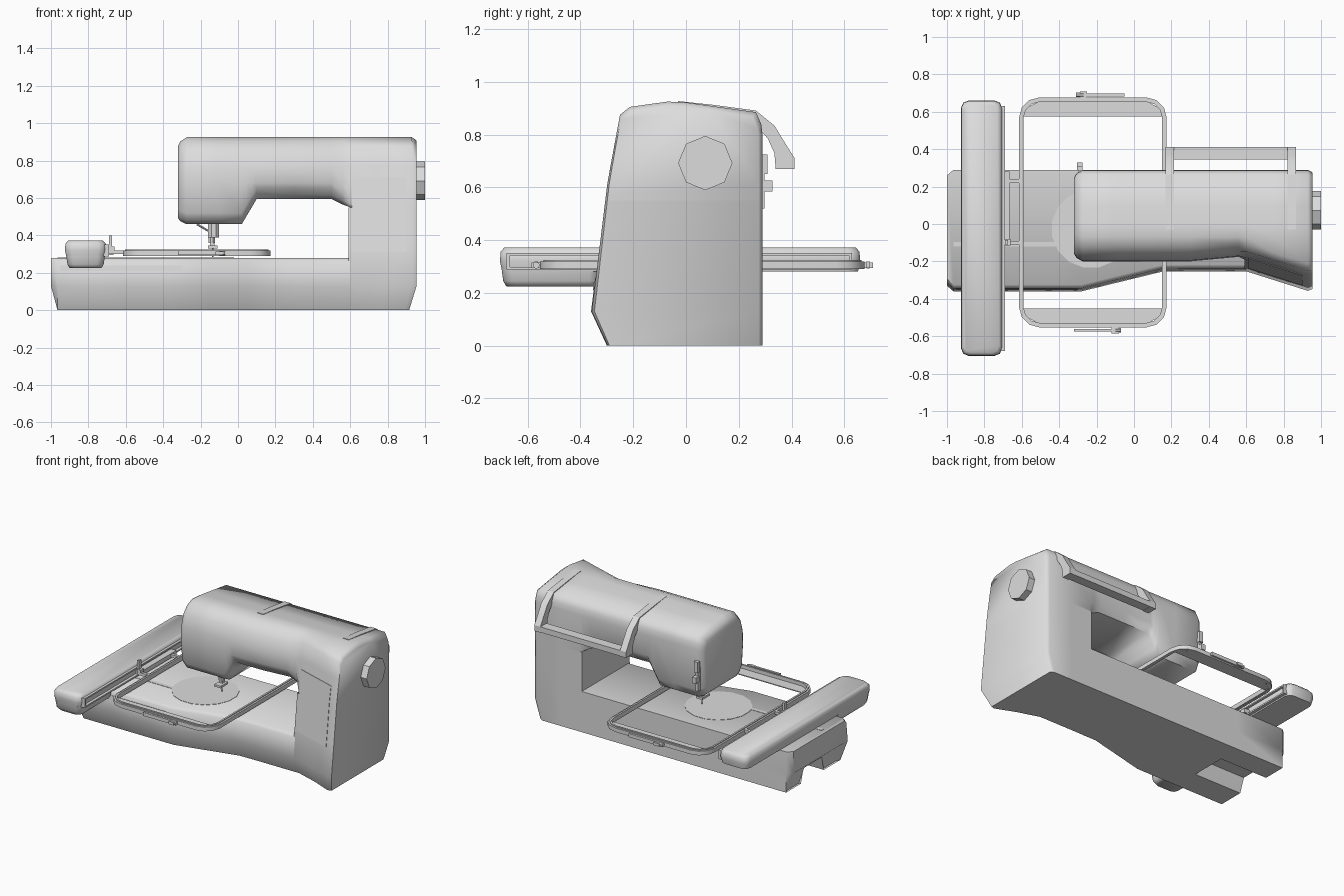
import bpy, bmesh, math
from mathutils import Vector

cube = bpy.data.objects.get("Cube")
if cube:
    bpy.data.objects.remove(cube, do_unlink=True)

grey = bpy.data.materials.new("light_grey")
grey.use_nodes = True
grey.diffuse_color = (0.72, 0.72, 0.72, 1)
grey.node_tree.nodes["Principled BSDF"].inputs["Base Color"].default_value = (0.72, 0.72, 0.72, 1)


def finish(name, bm, smooth=None):
    bmesh.ops.recalc_face_normals(bm, faces=bm.faces)
    mesh = bpy.data.meshes.new(name)
    bm.to_mesh(mesh)
    bm.free()
    mesh.materials.append(grey)
    obj = bpy.data.objects.new(name, mesh)
    bpy.context.collection.objects.link(obj)
    if smooth:
        bpy.ops.object.select_all(action="DESELECT")
        obj.select_set(True)
        bpy.context.view_layer.objects.active = obj
        bpy.ops.object.shade_smooth_by_angle(angle=math.radians(smooth))


def loft(name, sections, smooth=None, closed=False):
    """Skin a list of equal-length loops; closed joins last to first."""
    bm = bmesh.new()
    loops = [[bm.verts.new(p) for p in s] for s in sections]
    n = len(loops[0])
    pairs = list(zip(loops, loops[1:]))
    if closed:
        pairs.append((loops[-1], loops[0]))
    for a, b in pairs:
        for i in range(n):
            j = (i + 1) % n
            bm.faces.new((a[i], a[j], b[j], b[i]))
    if not closed:
        bm.faces.new(loops[0])
        bm.faces.new(loops[-1])
    finish(name, bm, smooth)


def box(name, x0, x1, y0, y1, z0, z1):
    ring = [(x0, y0), (x1, y0), (x1, y1), (x0, y1)]
    loft(name, [[(x, y, z) for x, y in ring] for z in (z0, z1)])


def rod(name, a, b, r, sides=8, offset=0.5):
    a, b = Vector(a), Vector(b)
    q = (b - a).to_track_quat("Z", "Y")
    turn = [(i + offset) * math.tau / sides for i in range(sides)]
    ring = [q @ Vector((r * math.cos(t), r * math.sin(t), 0)) for t in turn]
    loft(name, [[c + p for p in ring] for c in (a, b)], 40)


def rounded(x0, x1, y0, y1, r, n, z):
    pts = []
    for k, (cx, cy) in enumerate([(x1 - r, y1 - r), (x0 + r, y1 - r), (x0 + r, y0 + r), (x1 - r, y0 + r)]):
        for i in range(n + 1):
            t = (k + i / n) * math.pi / 2
            pts.append((cx + r * math.cos(t), cy + r * math.sin(t), z))
    return pts


def lerp(t, table):
    for (a, u), (b, v) in zip(table, table[1:]):
        if t <= b:
            return u + (v - u) * max(0, (t - a) / (b - a))
    return table[-1][1]


# Front surface of the body: plan outline plus vertical bulge
PLAN = [(-1, -0.36), (-0.28, -0.36), (0.15, -0.255), (0.59, -0.25), (0.96, -0.367)]
BULGE = [(0, 0.06), (0.13, 0), (0.62, 0.06), (0.89, 0.11)]


def front(x, z):
    return lerp(x, PLAN) + lerp(z, BULGE)


# Base bed, with a recess under its left end
def base_section(x, recess=0.0, end=0):
    foot = x + 0.05 * end
    inset = 0.03 * end
    back = 0.29 - inset

    def f(z):
        return (foot if z == 0 else x, front(x, z) + inset, z)

    low = foot if recess == 0 else x + 0.03 * end
    return [(foot, back, 0), (x, back, 0.13), (x, back, 0.28), (x, f(0.26)[1] + 0.02, 0.28), f(0.26), f(0.13), f(0),
            (foot, -0.12, 0), (low, -0.09, recess), (low, 0.1, recess), (foot, 0.13, 0)]


loft("base_bed", [base_section(-1, 0.1, 1), base_section(-0.965, 0.1), base_section(-0.602, 0.1)] +
     [base_section(x) for x in (-0.6, -0.4, -0.28, -0.15, 0.05, 0.15, 0.3, 0.6)], 50)


# Column below the arm
def column_section(x, end=0):
    pts = [(0.29, 0), (0.29, 0.13), (0.29, 0.55)] + [(front(x, z), z) for z in (0.55, 0.35, 0.13, 0)]
    return [(x - (0.04 if z == 0 and x > 0.9 else 0), y * (1 - 0.05 * end), z) for y, z in pts]


loft("column", [column_section(0.59), column_section(0.75), column_section(0.93), column_section(0.955, 1)], 60)

# Upper arm, needle head and column top in one skin
BELLY = [(-0.33, 0.46), (0.02, 0.46), (0.1, 0.595), (0.5, 0.595), (0.59, 0.55)]
CROWN = [(0.29, 0.8), (0.285, 0.84), (0.265, 0.885), (0.1, 0.908), (0, 0.922), (-0.07, 0.925)]


def arm_section(x, k=1):
    b = lerp(x, BELLY)
    s = lerp(x, [(0.3, 0), (0.62, 0.03)])
    pts = [(0.25, b), (0.28, b + 0.06)] + CROWN
    pts += [(y + s, z) for y, z in ((-0.125, 0.903), (-0.17, 0.855), (-0.195, 0.77), (-0.2, 0.68),
                                    (-0.185, b + 0.06), (-0.16, b + 0.02), (-0.12, b))]
    return [(x, 0.04 + (y - 0.04) * k, 0.65 + (z - 0.65) * k) for y, z in pts]


def top_section(x, end=0):
    pts = [(0.29, 0.55), (0.29, 0.61)] + CROWN + [(front(x, 0.89) + 0.035, 0.905)]
    pts += [(front(x, z), z) for z in (0.875, 0.77, 0.68, 0.61, 0.57, 0.55)]
    return [(x, y * (1 - 0.05 * end), z - 0.018 * end * (z > 0.8)) for y, z in pts]


loft("upper_arm", [arm_section(-0.322, 0.82), arm_section(-0.308, 0.92)] +
     [arm_section(x) for x in (-0.275, -0.1, 0.02, 0.045, 0.075, 0.1, 0.3, 0.5, 0.56)] +
     [top_section(x) for x in (0.6, 0.75, 0.93)] + [top_section(0.955, 1)], 60)

# Handwheel
rod("handwheel", (0.94, 0.073, 0.692), (1.0, 0.073, 0.692), 0.103, 8, 0)

# Control panel on the column front
rows = [0.31, 0.5, 0.62, 0.71]
outline = [(0.61, z) for z in rows] + [(0.9, z) for z in reversed(rows)]
loft("control_panel", [[(x, front(x, z) + d, z) for x, z in outline] for d in (-0.003, 0.004)])

# Carrying handle
profile = [(-0.03, 0.927), (0.1, 0.913), (0.265, 0.891), (0.336, 0.833), (0.373, 0.772), (0.412, 0.71), (0.412, 0.67),
           (0.34, 0.67), (0.335, 0.73), (0.31, 0.785), (0.27, 0.83), (0.1, 0.89), (-0.03, 0.9)]
for side, x in (("right", 0.168), ("left", 0.82)):
    loft("handle_strap_" + side, [[(x + w, y, z) for y, z in profile] for w in (0, 0.046)], 30)
box("handle_grip", 0.2, 0.83, 0.345, 0.411, 0.671, 0.709)

# Presser foot and needle
rod("presser_bar", (-0.13, 0.02, 0.39), (-0.13, 0.02, 0.48), 0.032)
rod("needle_clamp", (-0.14, 0.02, 0.36), (-0.14, 0.02, 0.4), 0.018)
rod("needle", (-0.135, 0.02, 0.285), (-0.135, 0.02, 0.37), 0.004)
box("presser_foot", -0.16, -0.11, -0.03, 0.05, 0.33, 0.345)
box("foot_shank", -0.15, -0.125, 0.01, 0.035, 0.34, 0.38)
rod("thread_guide", (-0.22, 0.02, 0.46), (-0.16, 0.02, 0.425), 0.006)

# Foot lever behind the head
box("lever_stem", -0.3, -0.28, 0.27, 0.298, 0.52, 0.68)
box("lever_top", -0.305, -0.275, 0.285, 0.308, 0.65, 0.725)
box("lever_knob", -0.305, -0.275, 0.29, 0.328, 0.585, 0.625)

# Needle plate and bed trim
rod("needle_plate", (-0.23, -0.025, 0.275), (-0.23, -0.025, 0.282), 0.212, 16)
box("bed_seam", -0.965, -0.4, -0.12, -0.095, 0.275, 0.282)
loft("front_slot_trim", [[(x, front(x, z) + d, z) for x, z in ((-0.95, 0.21), (-0.3, 0.21), (-0.3, 0.24), (-0.95, 0.24))]
                         for d in (-0.003, 0.004)])


# Embroidery unit
def unit_loop(inset, z):
    return rounded(-0.925 + inset, -0.705 - inset, -0.705 + inset, 0.66 - inset, 0.04, 2, z)


loft("embroidery_unit", [unit_loop(0.008, 0.28), unit_loop(0, 0.32), unit_loop(0.002, 0.355), unit_loop(0.016, 0.372)], 60)
loft("embroidery_unit_foot", [rounded(-0.922 + i, -0.708 - i, -0.703 + i, -0.33, 0.035, 2, z)
                              for i, z in ((0.022, 0.225), (0.01, 0.245), (0.004, 0.29))], 60)
for label, y0, y1, z0, z1 in (("top", -0.68, 0.63, 0.342, 0.352), ("bottom", -0.68, 0.63, 0.288, 0.298),
                              ("front", -0.68, -0.668, 0.29, 0.35), ("back", 0.618, 0.63, 0.29, 0.35)):
    box("slot_rim_" + label, -0.72, -0.69, y0, y1, z0, z1)

# Carriage joining the unit to the hoop
box("carriage", -0.71, -0.665, -0.1, 0.28, 0.295, 0.325)
for label, y in (("front", -0.11), ("back", 0.22)):
    box("hoop_arm_" + label, -0.675, -0.605, y, y + 0.02, 0.3, 0.32)
box("carriage_post", -0.69, -0.675, -0.11, -0.085, 0.3, 0.4)
box("carriage_latch", -0.69, -0.66, -0.115, -0.08, 0.32, 0.34)


# Embroidery hoop
def hoop(name, grow, wall, z0, z1):
    def loop(g, z):
        return rounded(-0.615 - g, 0.175 + g, -0.553 - g, 0.677 + g, 0.11 + g, 3, z)
    loft(name, [loop(grow, z0), loop(grow, z1), loop(grow - wall, z1), loop(grow - wall, z0)], 40, closed=True)


hoop("hoop_outer", 0, 0.014, 0.29, 0.318)
hoop("hoop_inner", -0.012, 0.012, 0.292, 0.324)
for label, y, d in (("front", -0.452, -1), ("back", 0.575, 1)):
    ledge = [(-0.594, y), (0.154, y), (0.135, y + 0.045 * d), (0.07, y + 0.08 * d), (-0.51, y + 0.08 * d), (-0.575, y + 0.045 * d)]
    loft("hoop_ledge_" + label, [[(px, py, z) for px, py in ledge] for z in (0.293, 0.299)])

# Hoop clamps
for label, y, x0, x1, knob in (("front", -0.568, -0.32, -0.1, -0.07), ("back", 0.69, -0.05, -0.27, -0.31)):
    box("clamp_plate_" + label, min(x0, x1), max(x0, x1), y - 0.007, y + 0.007, 0.294, 0.318)
    rod("clamp_screw_" + label, (x1, y, 0.305), (knob, y, 0.305), 0.013)
    box("clamp_lug_" + label, x1 - 0.02, x1 + 0.02, y - 0.018, y + 0.018, 0.295, 0.315)
